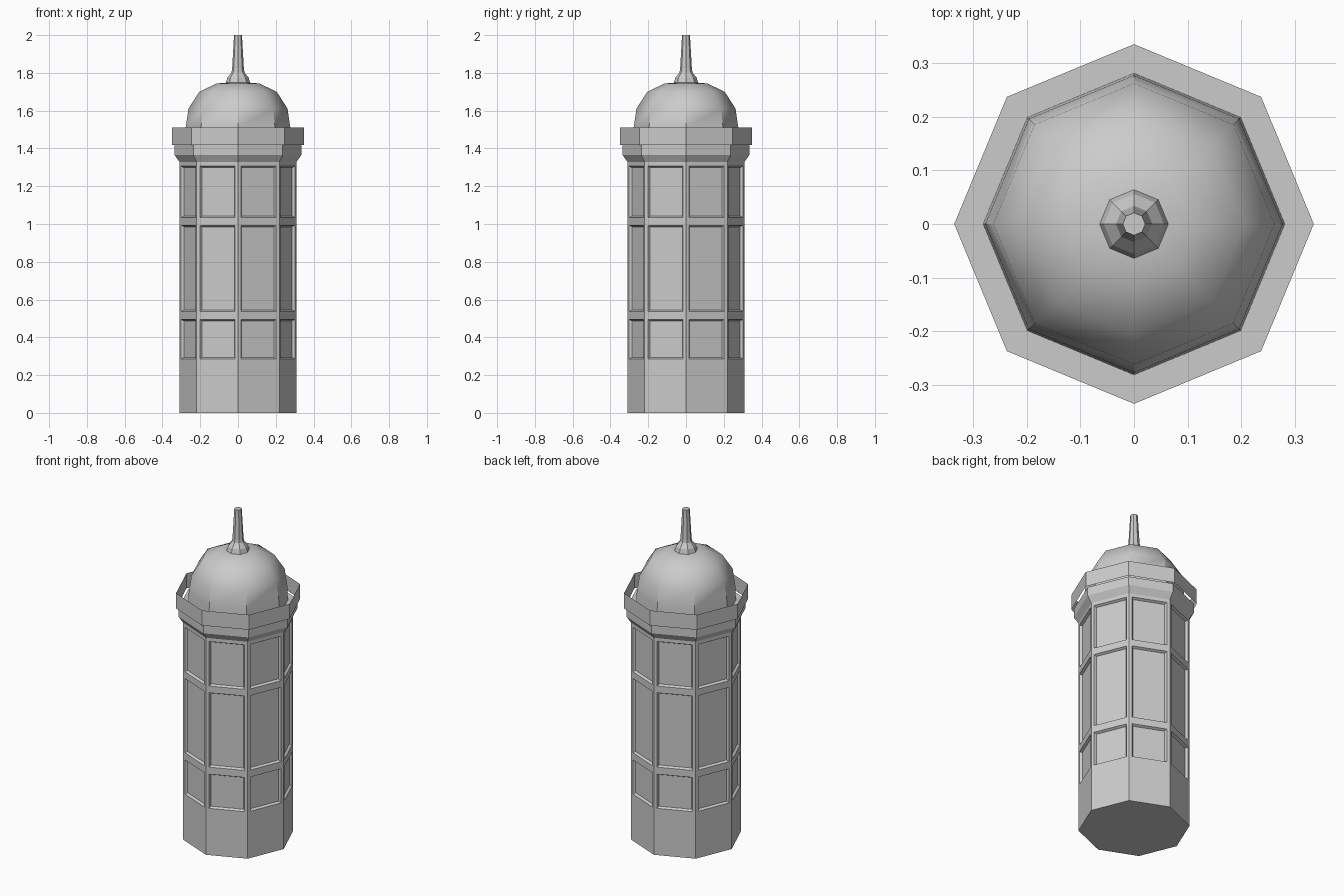
import bpy, bmesh
from math import cos, sin, pi
from mathutils import Vector

if "Cube" in bpy.data.objects:
    bpy.data.objects.remove(bpy.data.objects["Cube"])

N = 8


def corner(i, r, z):
    a = 2 * pi * i / N
    return Vector((r * cos(a), r * sin(a), z))


def finish(name, bm, smooth=None):
    me = bpy.data.meshes.new(name)
    bm.to_mesh(me)
    bm.free()
    ob = bpy.data.objects.new(name, me)
    bpy.context.collection.objects.link(ob)
    if smooth is not None:
        bpy.ops.object.select_all(action='DESELECT')
        ob.select_set(True)
        bpy.context.view_layer.objects.active = ob
        bpy.ops.object.shade_smooth_by_angle(angle=smooth)
    return ob


def lathe(name, profile, cap=False, smooth=None):
    """Octagonal turned shape from (radius, z) points, bottom to top."""
    bm = bmesh.new()
    rings = [[bm.verts.new(corner(i, r, z)) for i in range(N)] for r, z in profile]
    for a, b in zip(rings, rings[1:]):
        for i in range(N):
            j = (i + 1) % N
            bm.faces.new((a[i], a[j], b[j], b[i]))
    if cap:
        bm.faces.new(rings[-1])
    return finish(name, bm, smooth)


# Octagonal body: each side is a 3-column grid whose middle cells become recessed panels
R = 0.309
cols = [0, 0.075, 0.925, 1]
rows = [0, 0.286, 0.495, 0.538, 0.993, 1.034, 1.306, 1.327]
bm = bmesh.new()
panels = []
for i in range(N):
    p, q = corner(i, R, 0), corner(i + 1, R, 0)
    grid = [[bm.verts.new(p.lerp(q, u) + Vector((0, 0, z))) for u in cols] for z in rows]
    for k in range(len(rows) - 1):
        if k == 0 or k == len(rows) - 2:
            bm.faces.new(grid[k] + grid[k + 1][::-1])
            continue
        for c in range(3):
            f = bm.faces.new((grid[k][c], grid[k][c + 1], grid[k + 1][c + 1], grid[k + 1][c]))
            if c == 1 and k % 2 == 1:
                panels.append(f)
bm.faces.new([bm.verts.new(corner(i, R, 0)) for i in reversed(range(N))])
bm.normal_update()
bmesh.ops.inset_individual(bm, faces=panels, thickness=0.011, depth=-0.014)
bmesh.ops.remove_doubles(bm, verts=bm.verts, dist=1e-4)
finish("panelled_body", bm)

# Flared moulding with the flat ledge around the dome
lathe("moulding", [(R, 1.327), (0.335, 1.365), (0.335, 1.418), (0.28, 1.418)])

# Thin open sign band standing just clear of the moulding
lathe("sign_band", [(0.349, 1.418), (0.349, 1.51)])

# Dome, soft above and faceted at the base
lathe("dome", [(0.281, 1.418), (0.277, 1.51), (0.262, 1.612), (0.205, 1.7),
               (0.113, 1.744), (0.04, 1.75)], cap=True, smooth=0.7)

# Finial
lathe("finial", [(0.064, 1.748), (0.056, 1.775), (0.034, 1.803), (0.031, 1.825),
                 (0.021, 2.0)], cap=True)
